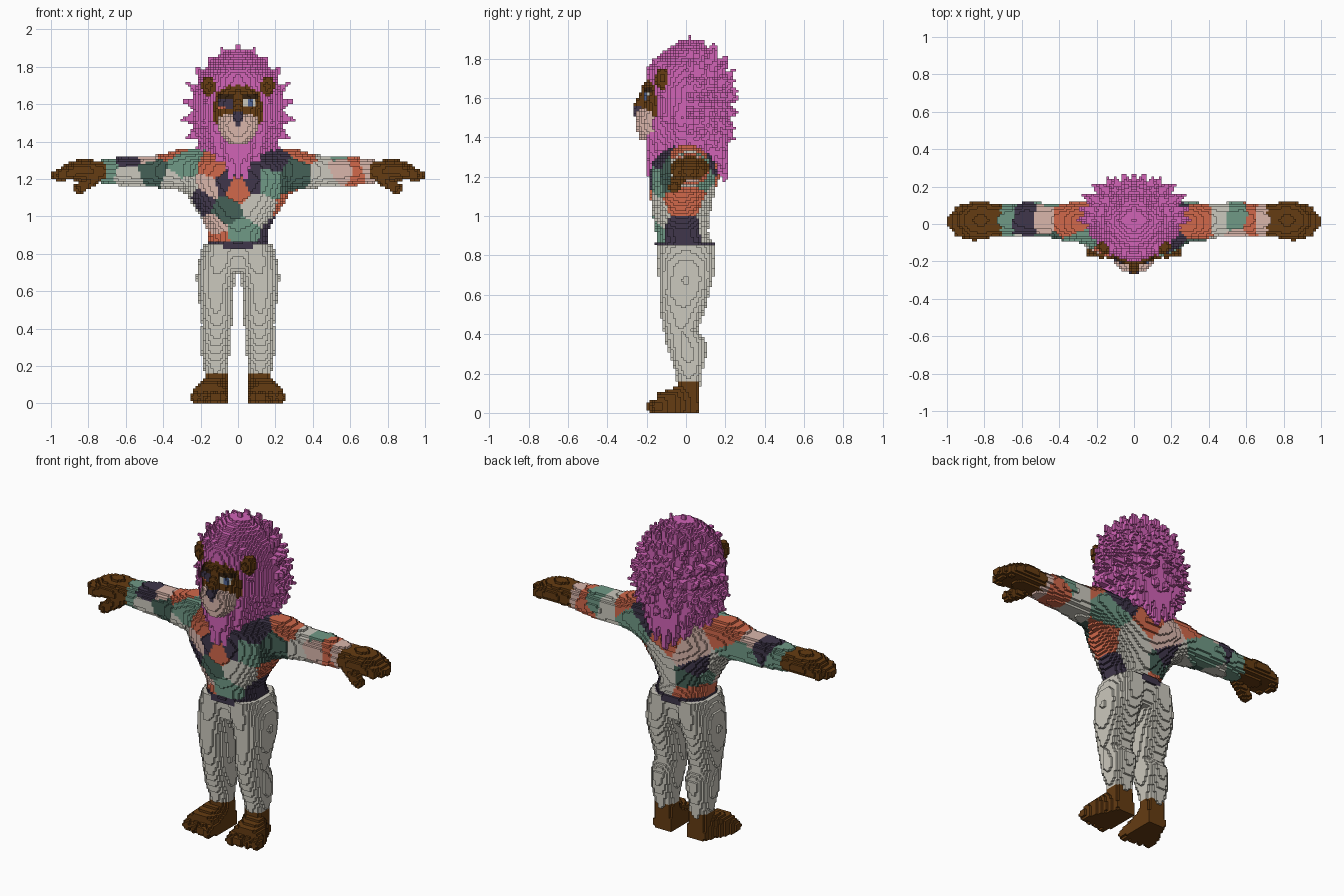
import bpy
import math
import random
from mathutils import Vector

random.seed(4)
if "Cube" in bpy.data.objects:
    bpy.data.objects.remove(bpy.data.objects["Cube"])

CELL = 2 / 150
grid = {}      # cell index -> part name

COLOURS = {
    "cream": (.60, .58, .51), "blush": (.70, .47, .41), "coral": (.64, .14, .07),
    "sage green": (.16, .32, .24), "deep green": (.06, .12, .095),
    "navy": (.05, .037, .07), "magenta": (.64, .125, .47),
    "brown": (.13, .045, .006), "dark brown": (.035, .015, .005),
    "blue": (.08, .13, .3),
}


def make_material(name, rgb):
    mat = bpy.data.materials.new(name)
    mat.use_nodes = True
    mat.diffuse_color = (*rgb, 1)
    mat.node_tree.nodes["Principled BSDF"].inputs["Base Color"].default_value = (*rgb, 1)
    return mat


MATERIALS = {name: make_material(name, rgb) for name, rgb in COLOURS.items()}


def centre(cell):
    return Vector([(c + .5) * CELL for c in cell])


def fill(part, low, high, inside):
    """Fill the cells whose centre passes the test, mirrored across x."""
    spans = [range(math.floor(a / CELL) - 1, math.floor(b / CELL) + 2)
             for a, b in zip(low, high)]
    for i in spans[0]:
        for j in spans[1]:
            for k in spans[2]:
                if k >= 0 and inside(centre((i, j, k))):
                    grid[i, j, k] = part
                    grid[-1 - i, j, k] = part


def ellipsoid(part, mid, radii):
    mid, radii = Vector(mid), Vector(radii)
    fill(part, mid - radii, mid + radii,
         lambda p: sum(((p[n] - mid[n]) / radii[n]) ** 2 for n in range(3)) <= 1)


def limb(part, start, end, r0, r1):
    """Tapered round bar; r1 near zero gives a pointed lock."""
    start, end = Vector(start), Vector(end)
    axis, r = end - start, max(r0, r1)

    def inside(p):
        t = min(1, max(0, (p - start).dot(axis) / axis.length_squared))
        return (p - start - axis * t).length <= r0 + (r1 - r0) * t
    fill(part, [min(a, b) - r for a, b in zip(start, end)],
         [max(a, b) + r for a, b in zip(start, end)], inside)


def loft(part, axis, stations, power=2.2):
    """Stations: position on axis, two centre coordinates, two radii."""
    u, v = [n for n in range(3) if n != axis]
    low, high = [0, 0, 0], [0, 0, 0]
    low[axis], high[axis] = stations[0][0], stations[-1][0]
    for n, c in ((u, 1), (v, 2)):
        low[n] = min(s[c] - s[c + 2] for s in stations)
        high[n] = max(s[c] + s[c + 2] for s in stations)

    def inside(p):
        for a, b in zip(stations, stations[1:]):
            if a[0] <= p[axis] < b[0]:
                t = (p[axis] - a[0]) / (b[0] - a[0])
                cu, cv, ru, rv = [m + (n - m) * t for m, n in zip(a[1:], b[1:])]
                return abs((p[u] - cu) / ru) ** power + abs((p[v] - cv) / rv) ** power <= 1
        return False
    fill(part, low, high, inside)


# Trousers
loft("trousers", 2, [
    (.13, .115, .015, .055, .058), (.2, .12, .015, .066, .066), (.28, .12, .01, .077, .09),
    (.35, .115, .003, .08, .104), (.42, .113, -.025, .08, .09), (.5, .115, -.02, .085, .11),
    (.6, .122, -.01, .096, .126), (.68, .115, 0, .106, .138), (.76, .1, 0, .112, .15),
    (.85, .085, 0, .1, .152)])
loft("trousers", 2, [(.7, 0, 0, .19, .11), (.85, 0, 0, .18, .14)])

# Shirt body and sleeves
loft("shirt", 2, [
    (.84, 0, 0, .16, .145), (.92, 0, -.02, .16, .132), (1, 0, -.025, .2, .146),
    (1.1, 0, -.02, .265, .162), (1.2, 0, -.01, .31, .18), (1.28, 0, -.01, .3, .165),
    (1.34, 0, 0, .25, .12), (1.38, 0, 0, .12, .1)])
loft("shirt", 0, [
    (.2, 0, 1.22, .13, .14), (.31, .01, 1.25, .107, .112), (.38, .01, 1.245, .1, .095),
    (.45, .02, 1.24, .092, .085), (.58, .025, 1.243, .092, .08), (.66, .02, 1.24, .082, .072),
    (.73, .02, 1.24, .08, .06)])
loft("belt", 2, [(.83, 0, 0, .167, .152), (.867, 0, -.005, .165, .15)])

# Hands
ellipsoid("hands", (.82, .02, 1.245), (.13, .1, .058))
loft("hands", 0, [(.705, .02, 1.24, .08, .058), (.8, .02, 1.245, .1, .055)])
for n in range(4):
    y = .085 - .045 * n
    limb("hands", (.86, y, 1.245), (.972 - .025 * abs(n - 1.5), y * .8, 1.222), .034, .032)
ellipsoid("hands", (.95, .015, 1.222), (.055, .05, .026))
limb("hands", (.76, -.03, 1.21), (.85, -.06, 1.15), .036, .03)

# Feet with toes
loft("feet", 2, [(0, .11, .01, .062, .06), (.16, .117, .015, .062, .057)], 2.6)
loft("feet", 1, [(-.15, .155, .03, .095, .07), (-.06, .14, .04, .085, .09),
                 (0, .12, .04, .07, .11), (.065, .11, .03, .055, .08)], 3)
for n in range(4):
    limb("feet", (.08 + .044 * n, -.12, .04), (.077 + .05 * n, -.17 + .008 * n, .032), .034, .03)

# Mane: core, rings of pointed locks, hanging locks
loft("mane", 2, [
    (1.2, 0, -.01, .035, .19), (1.28, 0, 0, .12, .2), (1.36, 0, .01, .2, .21),
    (1.52, 0, .015, .25, .21), (1.65, 0, .01, .24, .215), (1.76, 0, -.005, .2, .19),
    (1.84, 0, .01, .14, .12), (1.89, 0, .02, .06, .05)], 1.65)
heart = Vector((0, .04, 1.56))
for scale, y, count in ((1, .02, 22), (.97, .08, 22), (.9, .15, 20), (.74, .21, 16),
                        (.5, .25, 12), (.22, .27, 6)):
    for n in range(count):
        angle = math.tau * (n + .5) / count
        if math.cos(angle) < 0 or (math.sin(angle) < -.8 and scale > .9):
            continue
        grow = scale * random.uniform(.97, 1.03)
        tip = Vector((.305 * math.cos(angle) * grow, y, 1.565 + .36 * math.sin(angle) * grow))
        limb("mane", heart.lerp(tip, .6), tip, .06, .004)
for x, y, z in ((0, .2, 1.17), (.06, .2, 1.22), (.11, .18, 1.26), (.16, .1, 1.29),
                (.17, -.03, 1.3), (.1, -.14, 1.27), (.04, -.18, 1.21)):
    limb("mane", (x * 1.1, y * .8, z + .2), (x, y, z), .06, .008)
for x, z in ((.05, 1.77), (.12, 1.75), (.17, 1.6), (.18, 1.48)):
    limb("mane", (x, -.02, z), (x, -.3 * (.6 - x), z + .02), .05, .012)

# Head, ears, muzzle and nose
loft("head", 2, [
    (1.42, 0, -.08, .1, .1), (1.5, 0, -.08, .132, .125), (1.6, 0, -.08, .14, .138),
    (1.66, 0, -.08, .125, .13), (1.71, 0, -.08, .06, .11)], 2.8)
ellipsoid("ears", (.155, -.12, 1.695), (.042, .036, .058))
loft("muzzle", 2, [
    (1.39, 0, -.17, .06, .065), (1.43, 0, -.17, .09, .08), (1.48, 0, -.17, .11, .09),
    (1.53, 0, -.17, .1, .08), (1.55, 0, -.17, .06, .06)])
limb("head", (0, -.19, 1.65), (0, -.232, 1.555), .034, .032)
limb("nose", (0, -.238, 1.53), (0, -.236, 1.49), .034, .018)

# Shirt patches: each surface cell takes the colour of the nearest spot
PATCHES = {
    "navy": [(-.58, .02, 1.29), (-.2, -.12, 1.09), (.17, -.13, 1.3), (.08, -.19, 1.19),
             (-.08, -.19, 1.19), (-.15, .13, 1.06), (.17, 0, .9), (.2, .12, 1.3)],
    "coral": [(-.37, .02, 1.33), (-.13, -.16, 1.25), (0, -.19, 1.15), (.25, 0, 1.08),
              (-.11, -.12, .88), (.36, .02, 1.33), (.63, 0, 1.24), (0, .16, 1.21),
              (-.1, .1, .88)],
    "sage green": [(-.68, .03, 1.24), (.01, -.15, .92), (.16, -.16, 1.19), (.26, .12, 1.22),
                   (.52, .03, 1.33), (-.22, .1, .99), (-.45, .1, 1.2), (-.29, -.1, 1.26)],
    "deep green": [(-.45, -.07, 1.22), (-.06, -.16, 1.02), (.3, -.09, 1.2), (-.1, .13, .96)],
    "blush": [(-.48, .02, 1.33), (-.16, -.16, 1.17), (-.12, -.13, .94), (.7, 0, 1.26),
              (.55, -.06, 1.24), (-.1, .15, 1.15)],
    "cream": [(-.58, -.03, 1.19), (-.27, -.1, 1.16), (.1, -.16, 1.05), (.46, -.03, 1.2),
              (.47, .03, 1.32), (.1, .15, 1.05), (-.35, -.07, 1.18), (.08, .13, .95),
              (-.24, 0, 1.08)],
}
SPOTS = [(Vector(spot), name) for name, spots in PATCHES.items() for spot in spots]


def face_colour(p):
    """Eyes, lids and brows on the front of the head."""
    side, height = abs(p.x), p.z
    if p.y < -.17 and .025 < side < .11:
        if 1.63 < height < 1.65:
            return "dark brown"
        if p.x < 0 and 1.575 < height < 1.63:
            return "coral" if height < 1.59 and side > .07 else "navy"
        if p.x > 0 and side < .095 and 1.59 < height < 1.63:
            return "blue" if .05 < side < .075 else "cream"
    return "brown"


PLAIN = {"trousers": "cream", "belt": "navy", "hands": "brown", "feet": "brown",
         "mane": "magenta", "ears": "brown", "muzzle": "blush", "nose": "navy"}


def colour_of(part, p):
    if part == "shirt":
        return min(SPOTS, key=lambda s: (s[0] - p).length_squared)[1]
    return face_colour(p) if part == "head" else PLAIN[part]


def build(part, cells):
    """Make one object from the exposed sides of its cells."""
    corners, faces, shades, used = {}, [], [], []
    for cell in cells:
        shade = None
        for axis in range(3):
            for step in (0, 1):
                near = list(cell)
                near[axis] += 2 * step - 1
                if tuple(near) in grid:
                    continue
                if shade is None:
                    name = colour_of(part, centre(cell))
                    if name not in used:
                        used.append(name)
                    shade = used.index(name)
                loop = []
                for a, b in ((0, 0), (1, 0), (1, 1), (0, 1)):
                    c = list(cell)
                    c[axis] += step
                    c[(axis + 1) % 3] += a
                    c[(axis + 2) % 3] += b
                    loop.append(corners.setdefault(tuple(c), len(corners)))
                faces.append(loop if step else loop[::-1])
                shades.append(shade)
    mesh = bpy.data.meshes.new(part)
    mesh.from_pydata([[n * CELL for n in c] for c in corners], [], faces)
    for name in used:
        mesh.materials.append(MATERIALS[name])
    mesh.polygons.foreach_set("material_index", shades)
    mesh.update()
    bpy.context.collection.objects.link(bpy.data.objects.new(part, mesh))


parts = {}
for cell, part in grid.items():
    parts.setdefault(part, []).append(cell)
for part, cells in parts.items():
    build(part, cells)
